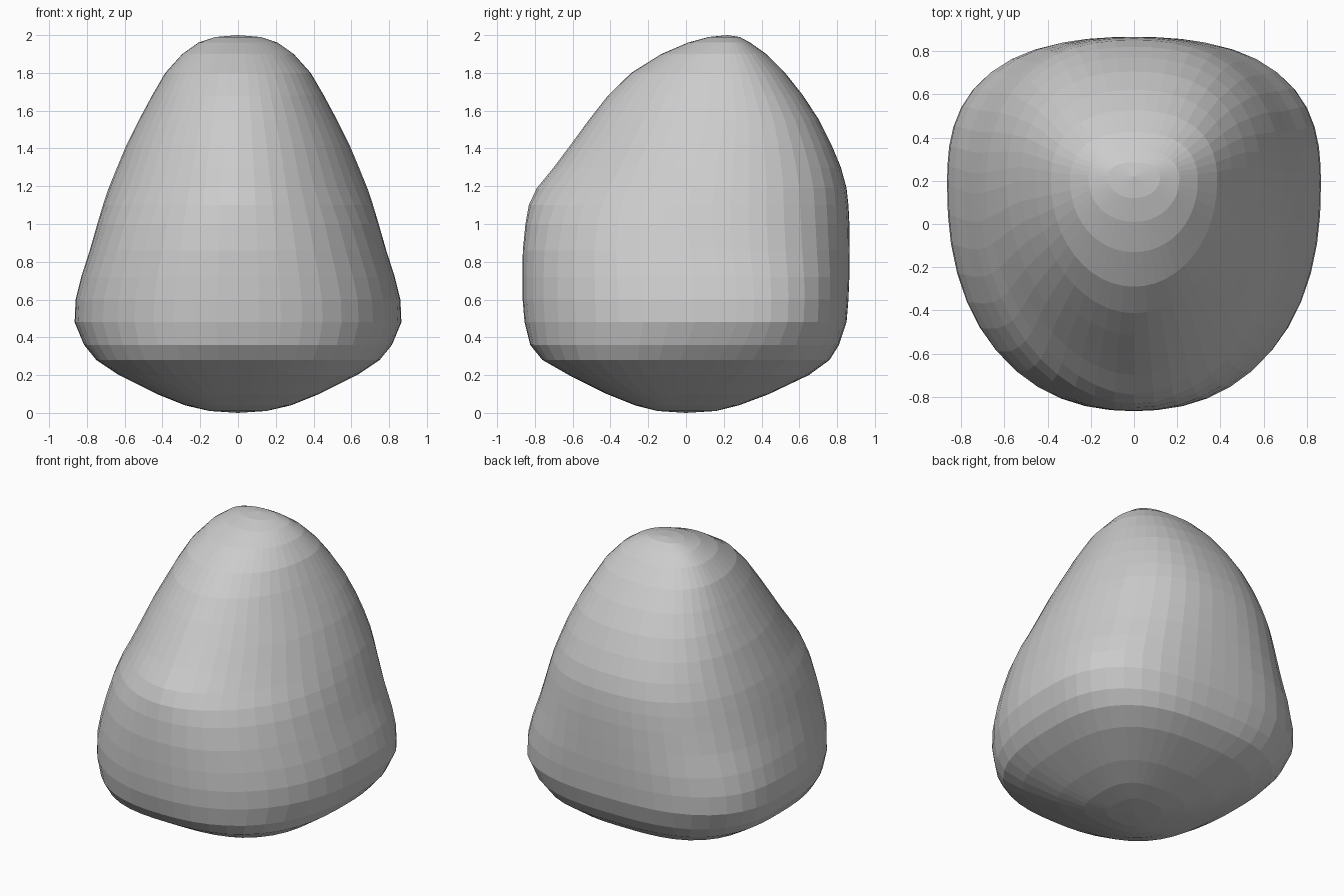
import bpy, bmesh, math

# Horizontal slices: height, front y, back y, half width, y of widest point
SLICES = [
    (0.01, -0.15, 0.16, 0.15, 0.00), (0.04, -0.27, 0.28, 0.28, 0.01),
    (0.10, -0.42, 0.44, 0.43, 0.02), (0.20, -0.62, 0.65, 0.63, 0.04),
    (0.28, -0.76, 0.76, 0.75, 0.08), (0.36, -0.825, 0.81, 0.815, 0.13),
    (0.48, -0.855, 0.85, 0.865, 0.18), (0.60, -0.865, 0.86, 0.86, 0.18),
    (0.72, -0.866, 0.865, 0.83, 0.17), (0.86, -0.864, 0.866, 0.785, 0.15),
    (1.00, -0.85, 0.865, 0.745, 0.14), (1.10, -0.832, 0.86, 0.715, 0.14),
    (1.19, -0.79, 0.85, 0.685, 0.15), (1.30, -0.70, 0.82, 0.64, 0.16),
    (1.42, -0.61, 0.77, 0.59, 0.18), (1.55, -0.515, 0.705, 0.525, 0.20),
    (1.68, -0.413, 0.62, 0.455, 0.20), (1.80, -0.29, 0.525, 0.385, 0.20),
    (1.90, -0.13, 0.425, 0.295, 0.20), (1.96, 0.01, 0.34, 0.21, 0.21),
    (1.99, 0.12, 0.285, 0.12, 0.215),
]
# Squareness of the slices: height, front, back
SQUARENESS = [(0.0, 2.9, 2.9), (0.2, 2.75, 2.9), (0.4, 2.3, 2.7), (0.7, 2.25, 2.6),
              (0.95, 2.15, 2.45), (1.2, 1.82, 2.4), (1.5, 1.9, 2.4), (2.0, 2.1, 2.4)]
SEGMENTS = 48


def squareness(z):
    for a, b in zip(SQUARENESS, SQUARENESS[1:]):
        if z <= b[0]:
            t = (z - a[0]) / (b[0] - a[0])
            return a[1] + t * (b[1] - a[1]), a[2] + t * (b[2] - a[2])


def outline(z, front, back, width, mid):
    """Egg-shaped slice, squarer at the back."""
    n_front, n_back = squareness(z)
    points = []
    for i in range(SEGMENTS):
        a = 2 * math.pi * i / SEGMENTS
        c, s = math.cos(a), math.sin(a)
        n, depth = (n_back, back - mid) if s > 0 else (n_front, mid - front)
        r = (abs(c) ** n + abs(s) ** n) ** (-1 / n)
        points.append((width * r * c, mid + depth * r * s, z))
    return points


# Rounded stone body
bm = bmesh.new()
rings = [[bm.verts.new(p) for p in outline(*row)] for row in SLICES]
for low, high in zip(rings, rings[1:]):
    for i in range(SEGMENTS):
        j = (i + 1) % SEGMENTS
        bm.faces.new((low[i], low[j], high[j], high[i]))

# Close the underside and the peak
bottom = bm.verts.new((0, 0, 0))
peak = bm.verts.new((0, 0.22, 2.0))
for i in range(SEGMENTS):
    j = (i + 1) % SEGMENTS
    bm.faces.new((bottom, rings[0][j], rings[0][i]))
    bm.faces.new((rings[-1][i], rings[-1][j], peak))

mesh = bpy.data.meshes.new("stone_body")
bm.to_mesh(mesh)
bm.free()
bpy.context.collection.objects.link(bpy.data.objects.new("stone_body", mesh))
